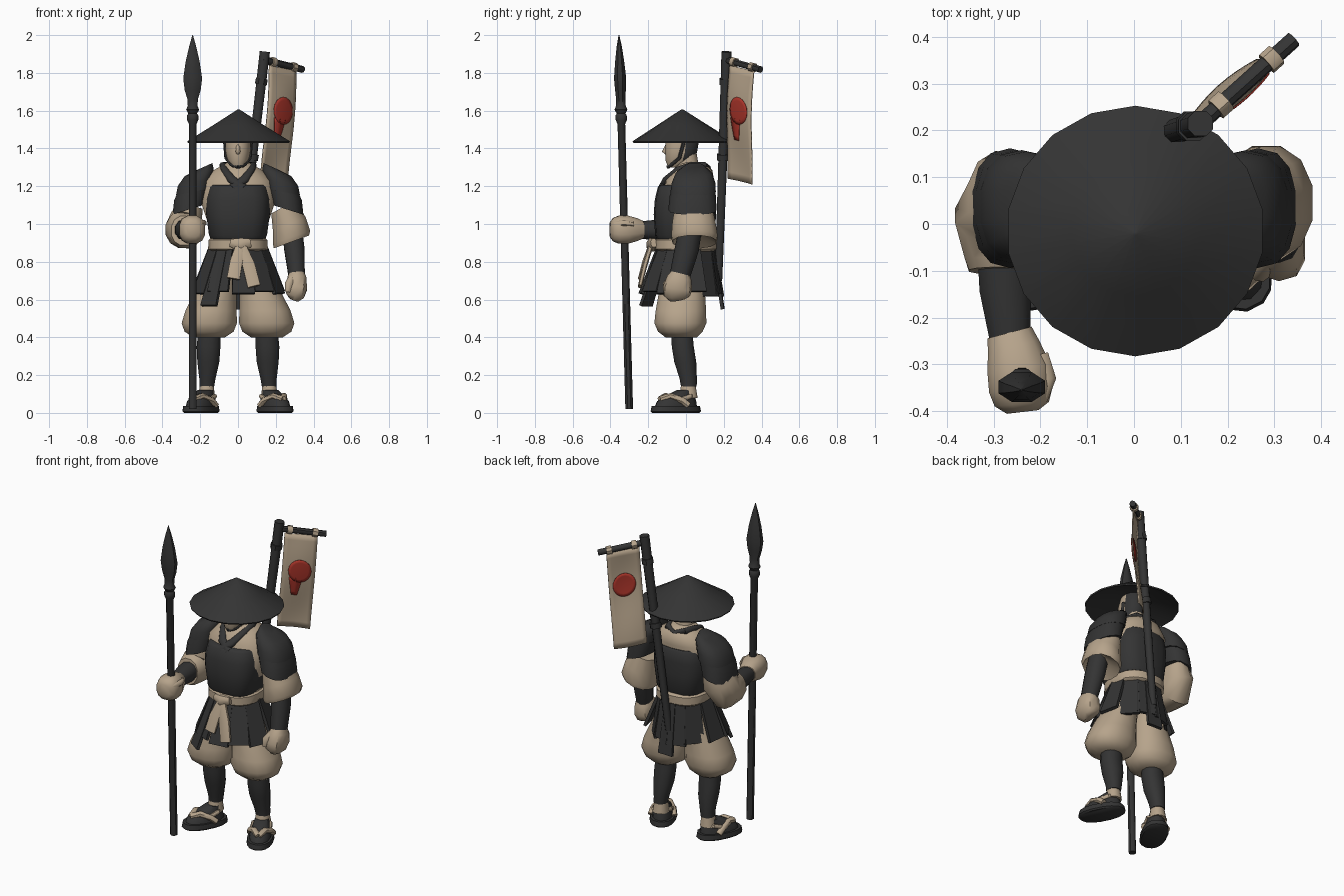
import bpy, bmesh, math
from mathutils import Vector, Matrix

if bpy.data.objects.get("Cube"):
    bpy.data.objects.remove(bpy.data.objects["Cube"])


def material(name, colour):
    mat = bpy.data.materials.new(name)
    mat.use_nodes = True
    mat.diffuse_color = (*colour, 1)
    mat.node_tree.nodes["Principled BSDF"].inputs["Base Color"].default_value = (*colour, 1)
    return mat


DARK = material("charcoal", (0.034, 0.034, 0.034))
BEIGE = material("beige cloth", (0.47, 0.37, 0.26))
RED = material("faded red", (0.40, 0.035, 0.023))


def finish(name, bm, mats, mirror=False, thickness=0, angle=45):
    """Turn a bmesh into a shaded object, optionally mirrored or thickened."""
    bmesh.ops.recalc_face_normals(bm, faces=bm.faces)
    mesh = bpy.data.meshes.new(name)
    bm.to_mesh(mesh)
    bm.free()
    obj = bpy.data.objects.new(name, mesh)
    bpy.context.collection.objects.link(obj)
    for mat in mats:
        mesh.materials.append(mat)
    bpy.ops.object.select_all(action='DESELECT')
    obj.select_set(True)
    bpy.context.view_layer.objects.active = obj
    bpy.ops.object.shade_smooth_by_angle(angle=math.radians(angle))
    if thickness:
        solid = obj.modifiers.new("Thickness", 'SOLIDIFY')
        solid.thickness, solid.offset = thickness, 0
    if mirror:
        obj.modifiers.new("Mirror", 'MIRROR')
    return obj


def oval(n, power):
    """Unit superellipse outline."""
    for i in range(n):
        a = math.tau * (i + 0.5) / n
        yield tuple(math.copysign(abs(f) ** (2 / power), f) for f in (math.cos(a), math.sin(a)))


def skin(name, rings, mats, matrix=None, **options):
    """Bridge rings of points and cap both ends."""
    bm = bmesh.new()
    loops = [[bm.verts.new(p) for p in ring] for ring in rings]
    n = len(loops[0])
    for a, b in zip(loops, loops[1:]):
        for i in range(n):
            bm.faces.new((a[i], a[(i + 1) % n], b[(i + 1) % n], b[i]))
    bm.faces.new(loops[0])
    bm.faces.new(loops[-1])
    if matrix:
        bm.transform(matrix)
    return finish(name, bm, mats, **options)


def loft(name, rings, mat, n=14, power=2.2, tilt=0, **options):
    """Level rings given as x, y, z, x radius, y radius."""
    points = [[(x + rx * c, y + ry * s, z + tilt * c) for c, s in oval(n, power)]
              for x, y, z, rx, ry in rings]
    return skin(name, points, [mat], **options)


def tube(name, path, mat, n=10, power=2.2, **options):
    """Rings square to a path, given as x, y, z, side radius, depth radius."""
    centres = [Vector(p[:3]) for p in path]
    points = []
    for i, p in enumerate(path):
        t = (centres[min(i + 1, len(path) - 1)] - centres[max(i - 1, 0)]).normalized()
        axis = Vector((0, 0, 1)) if abs(t.x) > 0.95 else Vector((1, 0, 0))
        u = (axis - t * axis.dot(t)).normalized()
        v = t.cross(u)
        points.append([centres[i] + u * p[3] * c + v * p[4] * s for c, s in oval(n, power)])
    return skin(name, points, [mat], **options)


def cord(name, path, radius, mat, **options):
    return tube(name, [(*p, radius, radius) for p in path], mat, n=8, **options)


# Straw hat with hollow underside
loft("hat", [(.003, -.02, 1.607, .004, .004), (.003, -.018, 1.522, .138, .136),
             (.003, -.015, 1.438, .276, .268), (.003, -.015, 1.43, .272, .264),
             (0, -.015, 1.5, .1, .1)], DARK, n=18, power=2)

# Head: face in front, dark hair behind
head = loft("head", [(0, -.065, 1.3, .03, .03), (0, -.035, 1.335, .056, .074),
                     (0, -.025, 1.38, .066, .085), (0, -.02, 1.44, .068, .09),
                     (0, -.02, 1.5, .055, .07)], BEIGE, n=16)
head.data.materials.append(DARK)
for face in head.data.polygons:
    face.material_index = int(face.center.y > -.005)
tube("nose", [(0, -.095, 1.43, .008, .008), (0, -.115, 1.385, .014, .013), (0, -.085, 1.36, .01, .008)],
     BEIGE, n=6, angle=90)
cord("chin_strap", [(.07, -.01, 1.44), (.063, -.035, 1.35), (.035, -.075, 1.315), (0, -.095, 1.302)],
     .01, DARK, mirror=True)
loft("neck", [(0, .015, 1.24, .065, .065), (0, 0, 1.38, .05, .055)], BEIGE)

# Torso: shirt, chest armour, crossed collar
loft("shirt", [(0, 0, .86, .14, .135), (0, 0, 1, .16, .125), (0, .0, 1.12, .2, .122),
               (0, .018, 1.23, .185, .13), (0, .035, 1.285, .13, .105), (0, .03, 1.325, .06, .065)],
     BEIGE, n=18, power=2.2)
loft("chest_armour", [(0, -.005, .915, .14, .145), (0, -.005, .94, .155, .158), (0, -.006, 1.05, .17, .165),
                      (0, -.003, 1.13, .172, .162), (0, .003, 1.195, .156, .152), (0, .005, 1.207, .146, .14)],
     DARK, n=18, power=3)
tube("collar", [(0, .11, 1.29, .015, .025), (.06, .095, 1.31, .018, .02), (.08, .03, 1.31, .018, .018),
                (.072, -.04, 1.285, .02, .02), (.033, -.108, 1.235, .024, .016), (-.03, -.135, 1.19, .024, .014)],
     DARK, mirror=True)

# Belt, knot and hanging tails
loft("belt", [(0, 0, .855, .148, .15), (0, 0, .868, .16, .165), (0, 0, .915, .158, .165), (0, 0, .925, .146, .15)],
     BEIGE, n=18, power=2.5)
tube("belt_knot", [(-.04, -.17, .9, .022, .018), (.015, -.18, .89, .038, .03), (.065, -.17, .9, .024, .018)],
     BEIGE, n=8)
for name, drift, drop in (("belt_tail_right", -.04, .18), ("belt_tail_left", .07, .22)):
    tube(name, [(.015, -.185, .89, .026, .014), (.015 + drift * .6, -.218, .89 - drop * .5, .035, .014),
                (.015 + drift, -.244, .89 - drop, .036, .011)], BEIGE, n=8, power=3)


def armour_plate(name, degrees, length, width):
    """Skirt plate hung from the belt, flaring less at the back."""
    flare = 9 if abs(degrees) > 110 else 21
    bm = bmesh.new()
    bmesh.ops.create_cube(bm, size=1)
    for v in bm.verts:
        v.co.x *= width * (1 if v.co.z < 0 else .72)
        v.co.y *= .018
        v.co.z = (v.co.z - .5) * length
    bm.transform(Matrix.Rotation(math.radians(degrees), 4, 'Z') @ Matrix.Translation((0, -.142, .88))
                 @ Matrix.Rotation(math.radians(-flare), 4, 'X'))
    finish(name, bm, [DARK])


# Armoured skirt, with longer plates beneath
for i, angle in enumerate((-96, -60, -27, 7, 36, 66, 102, 132, 163, -163, -130)):
    armour_plate("skirt_plate_%d" % i, angle, .255 + .012 * (i % 2), .122)
for i, angle in enumerate((-36, 178)):
    armour_plate("under_plate_%d" % i, angle, .335, .1)

# Legs: baggy trousers, shin guards, ankles
loft("trousers", [(.07, 0, .88, .07, .12), (.09, -.01, .74, .088, .12), (.12, -.022, .63, .115, .125),
                  (.143, -.027, .54, .138, .136), (.152, -.03, .475, .149, .14), (.153, -.03, .43, .132, .12),
                  (.153, -.025, .4, .085, .085)], BEIGE, n=16, mirror=True)
loft("shin_guard", [(.152, -.022, .43, .06, .058), (.156, -.017, .35, .065, .06), (.157, -.004, .27, .06, .06),
                    (.162, .012, .18, .044, .047), (.165, .015, .14, .04, .043)], DARK, n=12, mirror=True)
loft("ankle", [(.165, .012, .15, .037, .039), (.167, .012, .08, .047, .051)], BEIGE, n=12, mirror=True)

# Sandals turned outward
turn = Matrix.Translation((.196, -.054, 0)) @ Matrix.Rotation(math.radians(27), 4, 'Z')
loft("sandal_sole", [(0, 0, 0, .07, .132), (0, 0, .008, .077, .142), (0, 0, .037, .074, .136)],
     DARK, n=16, power=2.4, matrix=turn, mirror=True)
loft("foot", [(0, 0, .03, .064, .122), (0, .005, .062, .06, .112), (0, .03, .096, .048, .076),
              (0, .055, .12, .04, .046)], DARK, n=14, matrix=turn, mirror=True)
for side in (-1, 1):
    cord("sandal_strap", [(0, -.09, .072), (side * .03, -.045, .088), (side * .059, .01, .064), (side * .068, .04, .038)],
         .018, BEIGE, matrix=turn, mirror=True)
cord("heel_strap", [(.053, .0, .068), (.05, .06, .088), (0, .105, .092), (-.05, .06, .088), (-.053, 0, .068)],
     .013, BEIGE, matrix=turn, mirror=True)

# Layered shoulder guards
loft("shoulder_guard", [(.175, .045, 1.305, .04, .05), (.205, .042, 1.272, .078, .095), (.23, .04, 1.22, .09, .115),
                        (.24, .038, 1.17, .09, .12)], DARK, power=2.4, tilt=-.018, mirror=True)
loft("lower_shoulder_guard", [(.235, .04, 1.21, .08, .11), (.25, .036, 1.15, .09, .122),
                              (.265, .034, 1.075, .083, .128)], DARK, power=2.4, tilt=-.026, mirror=True)

# Left arm, hanging
loft("left_sleeve", [(.24, .04, 1.09, .066, .1), (.272, .042, 1.0, .09, .118), (.283, .045, .93, .102, .126),
                     (.283, .045, .905, .096, .118), (.285, .03, .95, .05, .06)], BEIGE, n=12, tilt=.035)
tube("left_forearm", [(.285, .025, .98, .055, .06), (.298, .005, .87, .056, .064), (.31, -.03, .735, .046, .055)], DARK)
tube("left_hand", [(.312, -.028, .75, .036, .044), (.312, -.035, .715, .052, .065), (.31, -.045, .66, .058, .078),
                   (.302, -.048, .62, .05, .07), (.295, -.045, .602, .028, .045)], BEIGE, power=2.6)
tube("left_thumb", [(.29, -.07, .72, .02, .02), (.268, -.105, .68, .022, .02), (.262, -.105, .64, .014, .014)], BEIGE, n=8)

# Right arm, reaching forward to grip the spear
tube("right_sleeve", [(-.25, .05, 1.1, .066, .1), (-.272, .05, 1.03, .088, .112), (-.288, .01, .965, .098, .11),
                      (-.285, -.07, .962, .08, .092), (-.285, -.1, .965, .07, .08)], BEIGE, n=12)
tube("right_forearm", [(-.28, -.05, .97, .058, .058), (-.275, -.14, .968, .058, .056), (-.266, -.24, .968, .046, .046)], DARK)
tube("right_fist", [(-.266, -.232, .97, .05, .048), (-.258, -.262, .97, .058, .062), (-.246, -.31, .97, .07, .076),
                    (-.242, -.355, .97, .07, .076), (-.24, -.385, .97, .06, .064), (-.238, -.402, .97, .035, .04)],
     BEIGE, n=12, power=2.5, angle=60)
tube("right_thumb", [(-.2, -.28, 1, .018, .018), (-.185, -.33, 1.005, .02, .018), (-.2, -.375, .998, .016, .016)], BEIGE, n=8)

# Spear: one turned shaft with collars and a leaf blade
loft("spear", [(-.24, -.3 - z * .0275, z, rx, ry) for z, rx, ry in (
    (.02, .022, .022), (1.53, .022, .022), (1.55, .032, .032), (1.575, .032, .032), (1.585, .025, .025),
    (1.605, .037, .037), (1.625, .028, .028), (1.66, .03, .026), (1.71, .046, .031), (1.77, .054, .035),
    (1.86, .04, .026), (1.94, .02, .015), (2, .002, .002))], DARK, n=8, power=2)

# Banner pole with ties, crossbar and cloth loops
pole_foot, pole_top = Vector((0, .172, .7)), Vector((.142, .215, 1.912))
tube("banner_pole", [(*pole_foot, .021, .021), (*pole_top, .029, .029)], DARK, n=8)
for i, f in enumerate((.54, .87)):
    spot = pole_foot.lerp(pole_top, f)
    cord("pole_tie_%d" % i, [spot - Vector((.003, 0, .016)), spot + Vector((.003, 0, .016))], .034, DARK)
bar_a, bar_b = Vector((.125, .2, 1.872)), Vector((.342, .395, 1.818))
cord("crossbar", [bar_a, bar_b], .018, DARK)
for i, f in enumerate((.28, .78)):
    cord("banner_loop_%d" % i, [bar_a.lerp(bar_b, f - .05), bar_a.lerp(bar_b, f + .05)], .025, BEIGE)


def cloth_point(u, v, lift=0):
    """Point on the gently billowing banner."""
    p = Vector((.165, .232, 1.84)).lerp(Vector((.308, .36, 1.81)), u) + Vector((-.04, -.018, -.6)) * v
    billow = .022 * math.sin(1.5 * math.pi * v) * math.sin(math.pi * (u * .7 + .15))
    return p + Vector((.66, -.75, 0)) * (billow + lift)


def sheet(name, cols, rows, where, mat, thickness):
    """Grid of quads shaped by a function of two 0-1 parameters."""
    bm = bmesh.new()
    grid = [[bm.verts.new(where(i / cols, j / rows)) for i in range(cols + 1)] for j in range(rows + 1)]
    for j in range(rows):
        for i in range(cols):
            bm.faces.new((grid[j][i], grid[j][i + 1], grid[j + 1][i + 1], grid[j + 1][i]))
    bmesh.ops.remove_doubles(bm, verts=bm.verts, dist=.0005)
    finish(name, bm, [mat], thickness=thickness)


sheet("banner", 8, 16, cloth_point, BEIGE, .006)


# Red disc on both faces, with one running drip
def disc(lift):
    return lambda a, r: cloth_point(.53 + .35 * r * math.cos(math.tau * a), .375 + .12 * r * math.sin(math.tau * a), lift)


sheet("disc_front", 18, 4, disc(.005), RED, .003)
sheet("disc_back", 18, 4, disc(-.005), RED, .003)
sheet("disc_drip", 2, 5, lambda u, v: cloth_point(.42 + (u - .5) * (.4 - .22 * v), .45 + .19 * v, .005), RED, .003)
